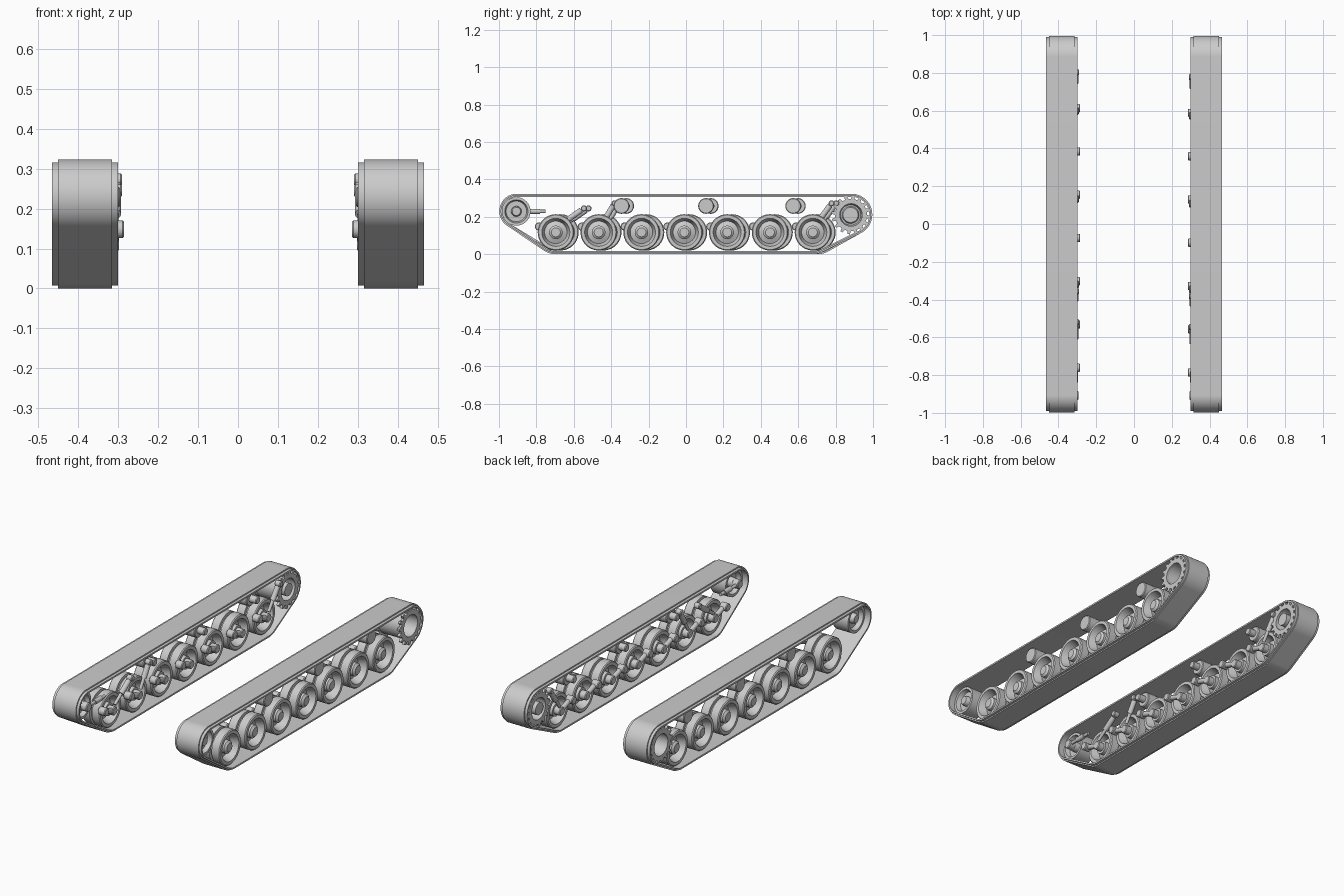
import bpy, bmesh
from math import sin, cos, pi, tau
from mathutils import Vector

cube = bpy.data.objects.get("Cube")
if cube:
    bpy.data.objects.remove(cube, do_unlink=True)

grey = bpy.data.materials.new("plain_grey")
grey.use_nodes = True
grey.diffuse_color = (0.6, 0.6, 0.6, 1)
grey.node_tree.nodes["Principled BSDF"].inputs["Base Color"].default_value = (0.6, 0.6, 0.6, 1)
parts = []


def finish(name, bm):
    bmesh.ops.remove_doubles(bm, verts=bm.verts, dist=1e-5)
    bmesh.ops.recalc_face_normals(bm, faces=bm.faces)
    me = bpy.data.meshes.new(name)
    bm.to_mesh(me)
    bm.free()
    me.materials.append(grey)
    ob = bpy.data.objects.new(name, me)
    bpy.context.collection.objects.link(ob)
    parts.append(ob)


def skin(name, rows, closed):
    """Quads between rings of points; closed joins the last ring to the first."""
    bm = bmesh.new()
    rings = [[bm.verts.new(p) for p in row] for row in rows]
    pairs = list(zip(rings, rings[1:]))
    if closed:
        pairs.append((rings[-1], rings[0]))
    for a, b in pairs:
        for i in range(len(a)):
            j = (i + 1) % len(a)
            bm.faces.new((a[i], a[j], b[j], b[i]))
    finish(name, bm)


def lathe(name, side, profile, y, z, seg=40):
    """Revolve (x, radius) points about an axle along x."""
    rows = [[(side * x, y + max(r, 1e-6) * cos(tau * i / seg), z + max(r, 1e-6) * sin(tau * i / seg))
             for i in range(seg)] for x, r in profile]
    skin(name, rows, False)


def drum(name, side, x0, x1, r, y, z, seg=24):
    b = min(0.004, r * 0.3)
    lathe(name, side, [(x0, 0), (x0, r - b), (x0 + b, r), (x1 - b, r), (x1, r - b), (x1, 0)], y, z, seg)


def rod(name, p, q, r, seg=16):
    p, q = Vector(p), Vector(q)
    bm = bmesh.new()
    bmesh.ops.create_cone(bm, cap_ends=True, segments=seg, radius1=r, radius2=r, depth=(q - p).length)
    turn = Vector((0, 0, 1)).rotation_difference(q - p).to_matrix()
    for v in bm.verts:
        v.co = turn @ v.co + (p + q) / 2
    finish(name, bm)


def gear(name, side, x0, x1, y, z, teeth=16):
    """Flat toothed ring with an open centre."""
    shape = []
    for t in range(teeth):
        for f, r in ((0, 0.086), (0.4, 0.086), (0.55, 0.104), (0.85, 0.104)):
            shape.append((tau * (t + f) / teeth, r))

    def ring(x, hole):
        return [(side * x, y + (0.06 if hole else r) * cos(a), z + (0.06 if hole else r) * sin(a))
                for a, r in shape]
    skin(name, [ring(x0, True), ring(x0, False), ring(x1, False), ring(x1, True)], True)


def belt(name, side, circles):
    """Track band wrapped round the given (y, z, radius) circles."""
    section = [(0.300, -0.016), (0.300, -0.007), (0.315, -0.007), (0.315, 0),
               (0.451, 0), (0.451, -0.007), (0.466, -0.007), (0.466, -0.016)]
    rows = []
    for x, off in section:
        row = []
        for i in range(180):
            c, s = cos(tau * i / 180), sin(tau * i / 180)
            y, z, r = max(circles, key=lambda k: k[0] * c + k[1] * s + k[2])
            row.append((side * x, y + (r + off) * c, z + (r + off) * s))
        rows.append(row)
    skin(name, rows, True)


WHEEL = [(.435, 0), (.435, .024), (.425, .036), (.405, .036), (.395, .06), (.425, .07), (.44, .075),
         (.44, .092), (.435, .097), (.39, .097), (.39, .08), (.375, .08), (.375, .097), (.33, .097),
         (.325, .092), (.325, .075), (.34, .07), (.37, .06), (.36, .036), (.335, .036), (.335, 0)]
IDLER = [(.43, 0), (.43, .022), (.42, .026), (.405, .028), (.405, .055), (.43, .062), (.43, .076),
         (.335, .076), (.335, .062), (.36, .055), (.36, .028), (.33, .026), (.33, 0)]
SPROCKET = [(.39, 0), (.39, .04), (.375, .046), (.375, .054), (.447, .062), (.447, .076),
            (.318, .076), (.318, .062), (.36, .054), (.36, .035), (.30, .035), (.30, 0)]
AXLE_Z = 0.117

for side, label in ((1, "left"), (-1, "right")):
    # road wheels on the right side sit slightly further back
    shift = 0 if side > 0 else 0.025
    wheels = [-0.696 + 0.229 * i + shift for i in range(7)]

    belt(label + "_track", side, [(-0.905, 0.23, 0.093), (0.885, 0.212, 0.111),
                                  (wheels[0], AXLE_Z, 0.117), (wheels[-1], AXLE_Z, 0.117)])

    # front idler and its tensioner
    lathe(label + "_idler", side, IDLER, -0.907, 0.229)
    drum(label + "_idler_axle", side, 0.295, 0.34, 0.025, -0.907, 0.229)
    rod(label + "_tensioner_rod", (side * 0.31, -0.9, 0.229), (side * 0.31, -0.75, 0.229), 0.009)
    rod(label + "_tensioner_sleeve", (side * 0.31, -0.84, 0.229), (side * 0.31, -0.78, 0.229), 0.014)

    # rear sprocket
    lathe(label + "_sprocket", side, SPROCKET, 0.88, 0.21)
    for n, x in enumerate((0.303, 0.447)):
        gear(f"{label}_sprocket_ring_{n}", side, x, x + 0.015, 0.882, 0.21)

    # road wheels with swing arms
    for n, y in enumerate(wheels):
        lathe(f"{label}_road_wheel_{n}", side, WHEEL, y, AXLE_Z)
        drum(f"{label}_wheel_axle_{n}", side, 0.298, 0.34, 0.024, y, AXLE_Z)
        drum(f"{label}_arm_pivot_{n}", side, 0.285, 0.33, 0.022, y - 0.09, 0.148)
        rod(f"{label}_swing_arm_{n}", (side * 0.312, y - 0.09, 0.148), (side * 0.312, y, AXLE_Z), 0.014)

    # shock absorbers on the first two and the last wheel
    for n, dy, dz in ((0, 0.15, 0.128), (1, 0.085, 0.155), (6, 0.10, 0.155)):
        low = Vector((side * 0.308, wheels[n] + 0.01, AXLE_Z + 0.03))
        high = Vector((side * 0.308, wheels[n] + dy, AXLE_Z + dz))
        rod(f"{label}_shock_rod_{n}", low, high, 0.009)
        rod(f"{label}_shock_sleeve_{n}", low.lerp(high, 0.4), low.lerp(high, 0.9), 0.015)
        drum(f"{label}_shock_mount_{n}", side, 0.29, 0.325, 0.016, high.y, high.z)

    # return rollers
    for n, y in enumerate((-0.345, 0.107, 0.573)):
        drum(f"{label}_return_roller_{n}", side, 0.335, 0.435, 0.042, y + shift, 0.258, 32)
        drum(f"{label}_roller_axle_{n}", side, 0.292, 0.34, 0.02, y + shift, 0.258)

# smooth shading with sharp edges kept
bpy.ops.object.select_all(action="DESELECT")
for ob in parts:
    ob.select_set(True)
bpy.context.view_layer.objects.active = parts[0]
bpy.ops.object.shade_smooth_by_angle(angle=pi / 6)
